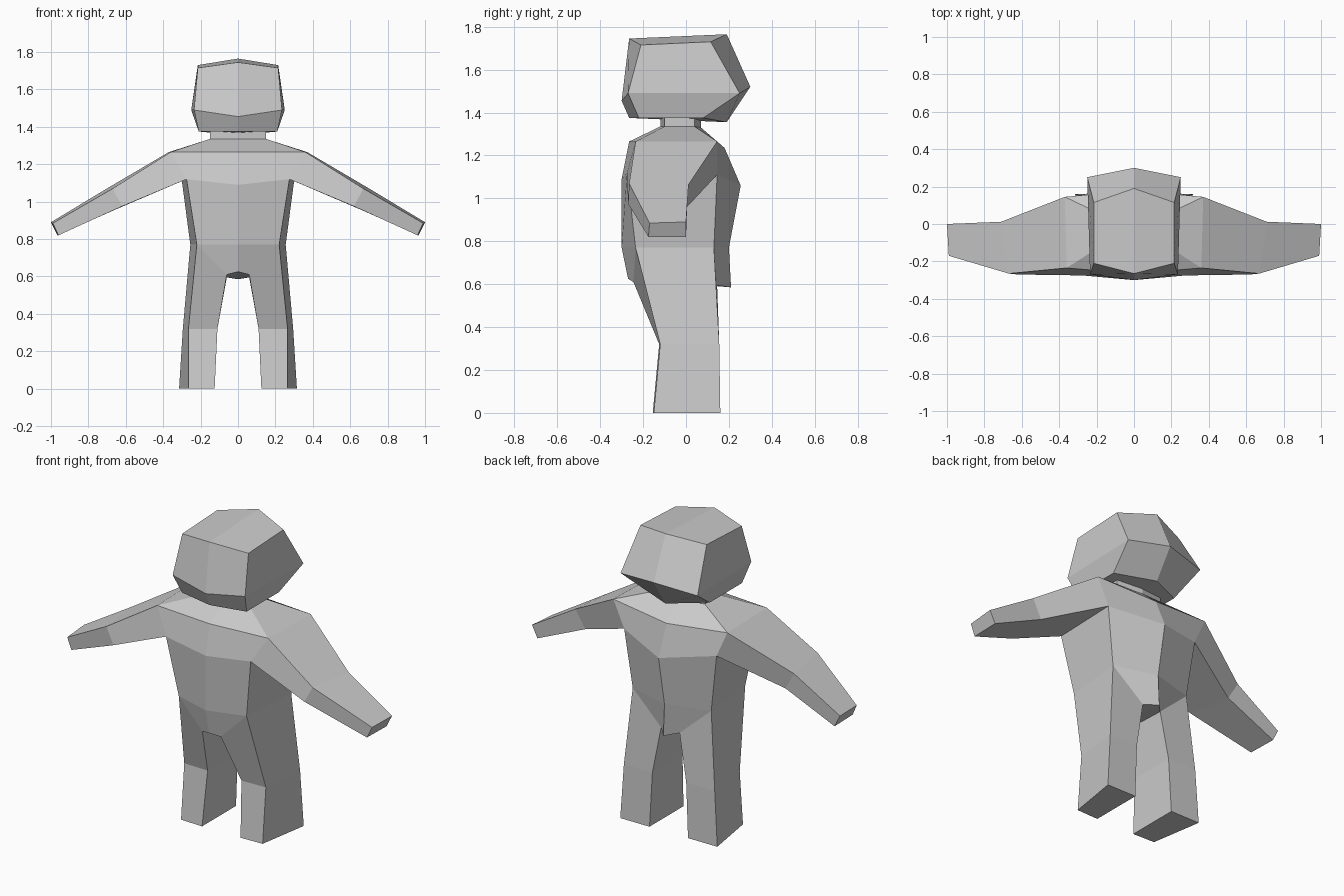
import bpy, bmesh

cube = bpy.data.objects.get("Cube")
if cube:
    bpy.data.objects.remove(cube, do_unlink=True)

grey = bpy.data.materials.new("plain grey")
grey.use_nodes = True
grey.diffuse_color = (0.6, 0.6, 0.6, 1)
grey.node_tree.nodes["Principled BSDF"].inputs["Base Color"].default_value = (0.6, 0.6, 0.6, 1)


def loft(name, rings, closed=True, cap=True, skip=()):
    """Bridge matching rings of the left half, cap the last one, and mirror the part."""
    bm = bmesh.new()
    loops = [[bm.verts.new(p) for p in ring] for ring in rings]
    count = len(rings[0])
    for level, (a, b) in enumerate(zip(loops, loops[1:])):
        for i in range(count if closed else count - 1):
            j = (i + 1) % count
            if (level, i) not in skip:
                bm.faces.new((b[i], b[j], a[j], a[i]))
    if cap:
        end = loops[-1][::-1]
        half = count // 2
        if count > 4:
            # split a long cap across its middle
            bm.faces.new(end[:half + 1])
            bm.faces.new(end[half:] + end[:1])
        else:
            bm.faces.new(end)
    # drop unused corners
    bmesh.ops.delete(bm, geom=[v for v in bm.verts if not v.link_faces], context='VERTS')
    mesh = bpy.data.meshes.new(name)
    bm.to_mesh(mesh)
    bm.free()
    mesh.materials.append(grey)
    obj = bpy.data.objects.new(name, mesh)
    bpy.context.collection.objects.link(obj)
    mirror = obj.modifiers.new("mirror", 'MIRROR')
    mirror.use_axis[0] = True
    mirror.merge_threshold = 0.001
    return obj


# Torso half rings run: front centre, front side, back side, back centre
neck_top = [(0, -0.12, 1.375), (0.15, -0.1, 1.375), (0.15, 0.04, 1.375), (0, 0.07, 1.37)]
neck_base = [(0, -0.12, 1.335), (0.15, -0.1, 1.335), (0.15, 0.04, 1.335), (0, 0.07, 1.33)]
shoulder = [(0, -0.265, 1.265), (0.36, -0.235, 1.265), (0.37, 0.145, 1.265), (0, 0.18, 1.235)]
chest = [(0, -0.3, 1.09), (0.275, -0.275, 1.12), (0.3, 0.145, 1.11), (0, 0.255, 1.06)]
waist = [(0, -0.3, 0.77), (0.22, -0.235, 0.77), (0.255, 0.13, 0.77), (0, 0.2, 0.77)]
crotch = [(0, -0.27, 0.625), (0.06, -0.245, 0.61), (0.06, 0.145, 0.595), (0, 0.21, 0.585)]

# Torso and neck, left open where the arm and leg join
loft("torso", [neck_top, neck_base, shoulder, chest, waist, crotch],
     closed=False, cap=False, skip={(2, 1), (4, 1)})

# Underside strip between the legs
loft("crotch", [[crotch[1], crotch[2]], [crotch[0], crotch[3]]], closed=False, cap=False)


def socket(upper, lower):
    """Opening in the torso side, shared with the limb root."""
    return [upper[1], upper[2], lower[2], lower[1]]


# Arms
elbow = [(0.67, -0.265, 1.07), (0.71, 0.012, 1.065), (0.65, 0.005, 0.96), (0.62, -0.27, 0.975)]
wrist = [(0.99, -0.17, 0.885), (1, 0, 0.89), (0.965, 0, 0.82), (0.96, -0.175, 0.82)]
loft("arms", [socket(shoulder, chest), elbow, wrist])

# Legs
knee = [(0.265, -0.12, 0.32), (0.295, 0.155, 0.32), (0.11, 0.155, 0.32), (0.11, -0.125, 0.32)]
foot = [(0.265, -0.15, 0), (0.315, 0.16, 0), (0.125, 0.16, 0), (0.125, -0.155, 0)]
loft("legs", [socket(waist, crotch), knee, foot])

# Head: centre outline bridged to the side outline
head_centre = [(0, -0.265, 1.745), (0, 0.19, 1.765), (0, 0.3, 1.52),
               (0, 0.19, 1.355), (0, -0.265, 1.375), (0, -0.3, 1.455)]
head_side = [(0.215, -0.21, 1.715), (0.215, 0.115, 1.73), (0.25, 0.25, 1.49),
             (0.21, 0.08, 1.375), (0.21, -0.22, 1.375), (0.235, -0.27, 1.49)]
loft("head", [head_centre, head_side])
